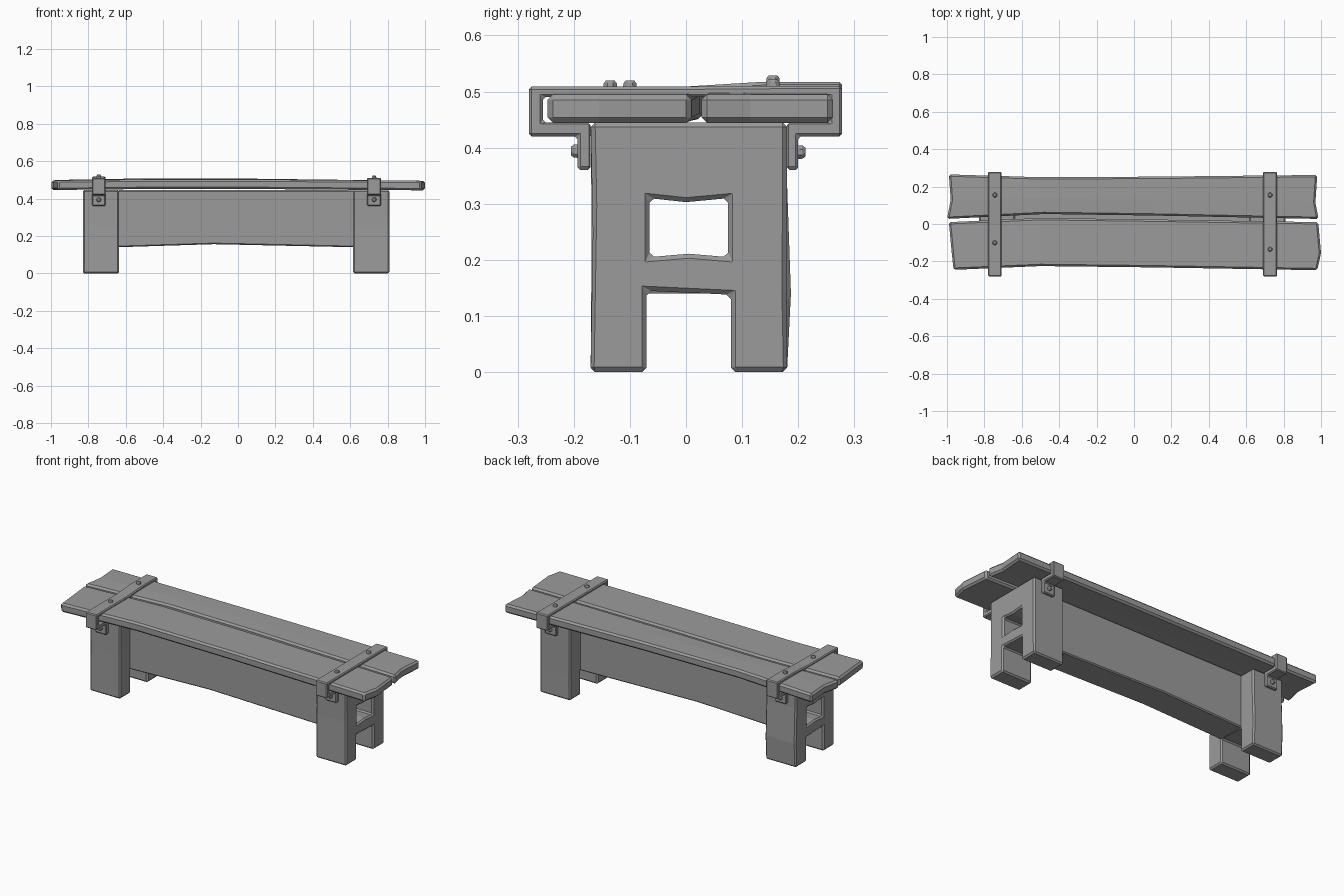
import bpy
import bmesh
from mathutils import Matrix, Vector

cube = bpy.data.objects.get("Cube")
if cube:
    bpy.data.objects.remove(cube, do_unlink=True)

# Single plain grey
GREY = (0.33, 0.33, 0.33, 1)
grey = bpy.data.materials.new("plain grey")
grey.use_nodes = True
grey.diffuse_color = GREY
grey.node_tree.nodes["Principled BSDF"].inputs["Base Color"].default_value = GREY


def finish(name, bm, bevel, thickness=0):
    """Turn a bmesh into a flat shaded object with chamfered edges."""
    mesh = bpy.data.meshes.new(name)
    bm.to_mesh(mesh)
    bm.free()
    mesh.materials.append(grey)
    ob = bpy.data.objects.new(name, mesh)
    bpy.context.collection.objects.link(ob)
    if thickness:
        solid = ob.modifiers.new("Thickness", "SOLIDIFY")
        solid.thickness = thickness
        solid.offset = -1
    mod = ob.modifiers.new("Chamfer", "BEVEL")
    mod.width = bevel
    mod.segments = 1
    mod.limit_method = "ANGLE"
    mod.angle_limit = 0.6
    return ob


def prism(name, loops, x0, x1, bevel):
    """Extrude a (y, z) outline, with optional holes, along x."""
    bm = bmesh.new()
    edges = []
    for loop in loops:
        vs = [bm.verts.new((x0, y, z)) for y, z in loop]
        edges += [bm.edges.new((vs[i - 1], vs[i])) for i in range(len(vs))]
    bmesh.ops.triangle_fill(bm, edges=edges, use_beauty=True)
    out = bmesh.ops.extrude_face_region(bm, geom=bm.faces[:])
    moved = [g for g in out["geom"] if isinstance(g, bmesh.types.BMVert)]
    bmesh.ops.translate(bm, verts=moved, vec=(x1 - x0, 0, 0))
    bmesh.ops.recalc_face_normals(bm, faces=bm.faces[:])
    return finish(name, bm, bevel)


def plank(name, rails, thickness):
    """Board whose top is a grid of points, one rail per row along x."""
    bm = bmesh.new()
    rows = [[bm.verts.new(p) for p in rail] for rail in rails]
    for a, b in zip(rows, rows[1:]):
        for i in range(len(a) - 1):
            bm.faces.new((a[i], a[i + 1], b[i + 1], b[i]))
    return finish(name, bm, 0.01, thickness)


def rivet(name, location, axis):
    bm = bmesh.new()
    turn = Vector((0, 0, 1)).rotation_difference(Vector(axis)).to_matrix().to_4x4()
    bmesh.ops.create_cone(bm, cap_ends=True, segments=8, radius1=0.015,
                          radius2=0.013, depth=0.024,
                          matrix=Matrix.Translation(location) @ turn)
    return finish(name, bm, 0.005)


# End legs: slab with a notch below and a window
window = [(-0.065, 0.205), (0.005, 0.211), (0.075, 0.205),
          (0.075, 0.31), (0.0, 0.303), (-0.065, 0.31)]


def leg(name, x0, x1, front_mid, back_mid):
    outline = [(-0.17, 0), (-0.07, 0), (-0.07, 0.145), (0.08, 0.138), (0.08, 0),
               (0.18, 0), (back_mid, 0.14), (0.18, 0.34), (0.18, 0.445),
               (-0.17, 0.445), (front_mid, 0.25)]
    prism(name, [outline, window], x0, x1, 0.008)


leg("right_leg", -0.83, -0.635, -0.168, 0.187)
leg("left_leg", 0.615, 0.81, -0.166, 0.179)

# Hollow beam between the legs, open at both ends
bm = bmesh.new()
rings = []
for x, low in ((-0.637, 0.14), (-0.13, 0.156), (0.617, 0.14)):
    rings.append([bm.verts.new((x, y, z)) for y, z in
                  ((-0.08, low), (0.085, low), (0.085, 0.445), (-0.08, 0.445))])
for a, b in zip(rings, rings[1:]):
    for i in range(4):
        bm.faces.new((a[i - 1], a[i], b[i], b[i - 1]))
bmesh.ops.recalc_face_normals(bm, faces=bm.faces[:])
beam = finish("hollow_beam", bm, 0.006)

# Seat planks, slightly bowed and with uneven ends
plank("front_seat_plank", [
    [(-0.965, -0.245, 0.497), (-0.5, -0.225, 0.502), (0.1, -0.232, 0.502), (0.98, -0.247, 0.495)],
    [(-0.975, -0.15, 0.497), (-0.5, -0.13, 0.502), (0.1, -0.14, 0.502), (1.0, -0.155, 0.495)],
    [(-0.99, 0.01, 0.497), (-0.5, 0.032, 0.502), (0.1, 0.024, 0.502), (0.985, 0.01, 0.495)],
], 0.051)
plank("back_seat_plank", [
    [(-1.0, 0.027, 0.497), (-0.48, 0.053, 0.503), (0.1, 0.045, 0.503), (0.987, 0.027, 0.495)],
    [(-0.98, 0.13, 0.499), (-0.5, 0.14, 0.508), (0.1, 0.135, 0.506), (0.97, 0.115, 0.495)],
    [(-0.99, 0.265, 0.499), (-0.5, 0.25, 0.508), (0.1, 0.253, 0.506), (0.98, 0.262, 0.495)],
], 0.051)


# Straps: wrap both planks and fold down on to the legs
def strap(name, x0, x1, lift):
    front = [(-0.17, 0.36), (-0.17, 0.445), (-0.255, 0.445), (-0.255, 0.49)]
    back = [(0.255, 0.49), (0.255, 0.445), (0.18, 0.445), (0.18, 0.36)]
    outer = [(0.2, 0.36), (0.2, 0.42), (0.278, 0.42), (0.278, 0.51 + lift),
             (0.13, 0.51 + lift), (0.0, 0.509), (-0.28, 0.509),
             (-0.28, 0.42), (-0.193, 0.42), (-0.193, 0.36)]
    prism(name, [front + back + outer], x0, x1, 0.005)


for side, x0, x1, lift, front_y in (("right", -0.78, -0.708, 0.007, -0.1),
                                    ("left", 0.69, 0.765, 0.0, -0.135)):
    strap(side + "_strap", x0, x1, lift)
    mid = (x0 + x1) / 2
    rivet(side + "_front_top_rivet", (mid, front_y, 0.508), (0, 0, 1))
    rivet(side + "_back_top_rivet", (mid, 0.155, 0.51 + lift), (0, 0, 1))
    rivet(side + "_front_tab_rivet", (mid, -0.193, 0.394), (0, -1, 0))
    rivet(side + "_back_tab_rivet", (mid, 0.201, 0.392), (0, 1, 0))
